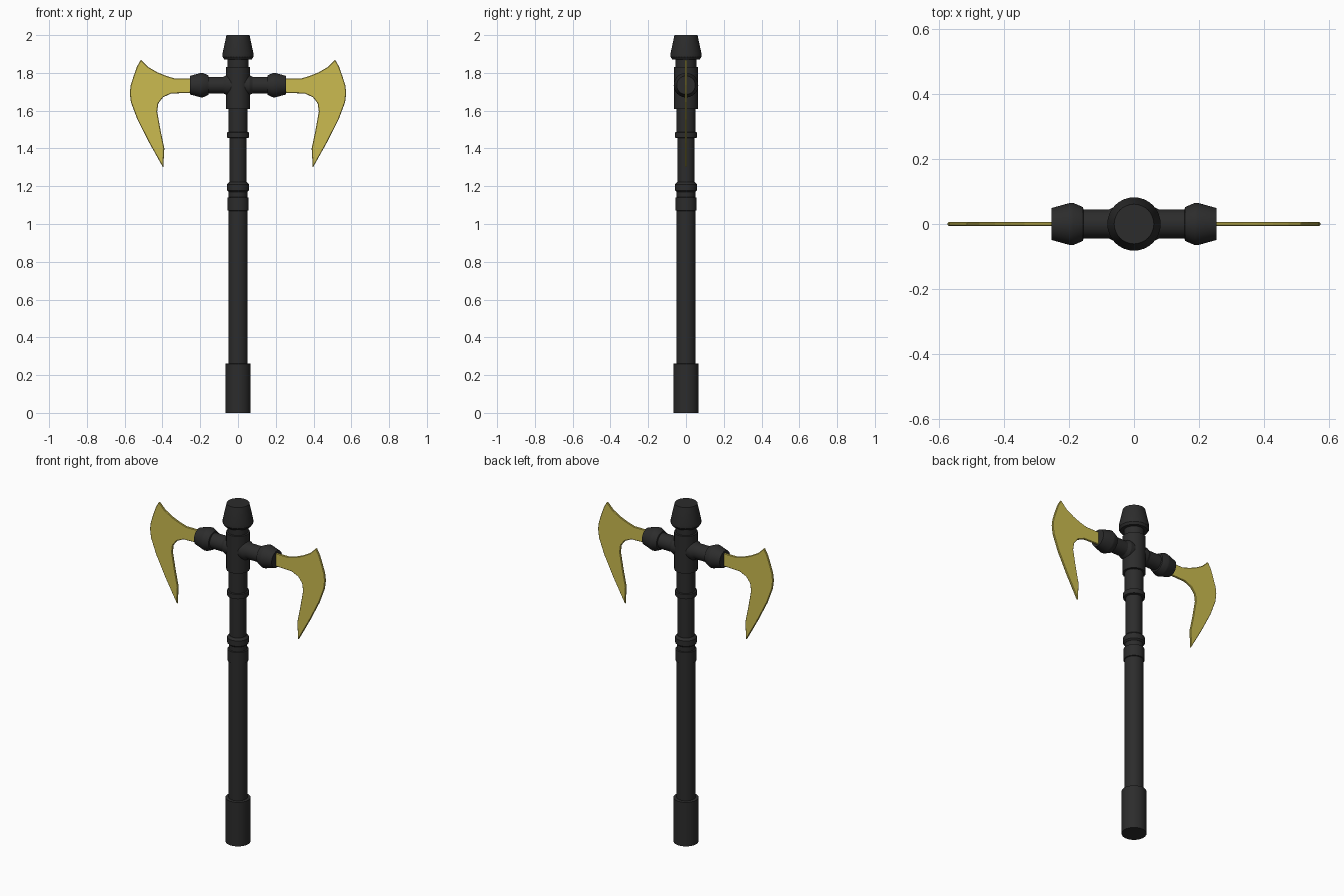
import bpy, bmesh, math
from mathutils import Matrix

if "Cube" in bpy.data.objects:
    bpy.data.objects.remove(bpy.data.objects["Cube"])


def material(name, color):
    m = bpy.data.materials.new(name)
    m.diffuse_color = color
    m.use_nodes = True
    m.node_tree.nodes["Principled BSDF"].inputs["Base Color"].default_value = m.diffuse_color
    return m


BLACK = material("black_metal", (0.025, 0.025, 0.025, 1))
GOLD = material("gold_blade", (0.60, 0.50, 0.08, 1))


def finish(bm, name, mat, smooth=True):
    bmesh.ops.recalc_face_normals(bm, faces=bm.faces)
    me = bpy.data.meshes.new(name)
    bm.to_mesh(me)
    bm.free()
    me.materials.append(mat)
    ob = bpy.data.objects.new(name, me)
    bpy.context.collection.objects.link(ob)
    if smooth:
        bpy.ops.object.select_all(action='DESELECT')
        ob.select_set(True)
        bpy.context.view_layer.objects.active = ob
        bpy.ops.object.shade_smooth_by_angle(angle=math.radians(25))
    return ob


def lathe(name, profile, matrix=Matrix(), n=32):
    """Closed turned part from (radius, height) pairs."""
    bm = bmesh.new()
    rings = [[bm.verts.new((r * math.cos(2 * math.pi * i / n),
                            r * math.sin(2 * math.pi * i / n), z))
              for i in range(n)] for r, z in profile]
    for a, b in zip(rings, rings[1:]):
        for i in range(n):
            j = (i + 1) % n
            bm.faces.new((a[i], a[j], b[j], b[i]))
    bm.faces.new(rings[0])
    bm.faces.new(rings[-1])
    bm.transform(matrix)
    return finish(bm, name, BLACK)


# Upright parts, bottom to top
lathe("pommel_grip", [(0.067, 0), (0.067, 0.26), (0.05, 0.262)])
lathe("lower_shaft", [(0.051, 0.25), (0.051, 1.07), (0.056, 1.072),
                      (0.056, 1.14), (0.049, 1.142), (0.049, 1.175)])
lathe("shaft_ring", [(0.05, 1.17), (0.058, 1.178), (0.058, 1.21), (0.046, 1.222)])
lathe("upper_shaft", [(0.045, 1.2), (0.045, 1.455), (0.058, 1.457),
                      (0.058, 1.485), (0.05, 1.487), (0.05, 1.62)])
lathe("hub", [(0.063, 1.61), (0.063, 1.83), (0.055, 1.832), (0.055, 1.88)])
lathe("top_cap", [(0.073, 1.872), (0.082, 1.885), (0.082, 1.902),
                  (0.061, 2.0)])

# Blade outline (x, z) for the right side, clockwise from the neck
OUTLINE = [(0.25, 1.771), (0.337, 1.771), (0.380, 1.784), (0.427, 1.803),
           (0.475, 1.831), (0.514, 1.87), (0.535, 1.833), (0.552, 1.785),
           (0.568, 1.735), (0.573, 1.695), (0.567, 1.645), (0.533, 1.554),
           (0.47, 1.43), (0.396, 1.298), (0.39, 1.40), (0.409, 1.49),
           (0.428, 1.596), (0.422, 1.638), (0.397, 1.671), (0.353, 1.691),
           (0.25, 1.694)]

for side, label in ((1, "right"), (-1, "left")):
    # Cross arm with flared end
    turn = Matrix.Translation((0, 0, 1.735)) @ Matrix.Rotation(side * math.pi / 2, 4, 'Y')
    lathe(label + "_arm", [(0.053, 0), (0.053, 0.06), (0.044, 0.078), (0.044, 0.155),
                           (0.052, 0.157), (0.065, 0.187), (0.065, 0.196),
                           (0.049, 0.254)], turn)
    # Thin curved blade with a softened edge
    bm = bmesh.new()
    face = bm.faces.new([bm.verts.new((side * x, -0.006, z)) for x, z in OUTLINE])
    ext = bmesh.ops.extrude_face_region(bm, geom=[face])
    bmesh.ops.translate(bm, vec=(0, 0.012, 0),
                        verts=[v for v in ext["geom"] if isinstance(v, bmesh.types.BMVert)])
    blade = finish(bm, label + "_blade", GOLD, smooth=False)
    bev = blade.modifiers.new("edge", 'BEVEL')
    bev.width = 0.003
    bev.segments = 1
    bev.limit_method = 'ANGLE'
    bev.angle_limit = math.radians(60)
